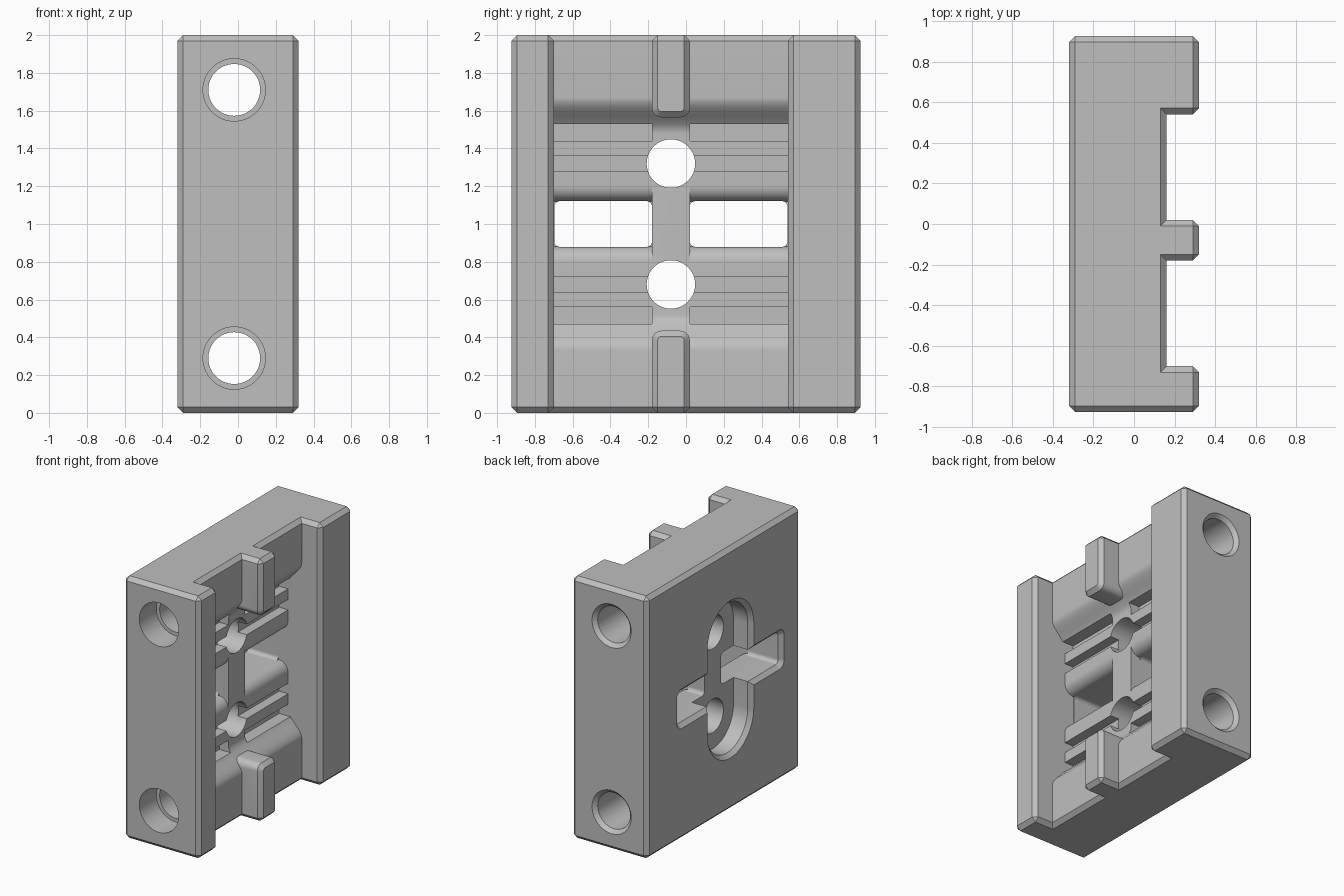
import bpy, bmesh, math
from mathutils import Vector

if "Cube" in bpy.data.objects:
    bpy.data.objects.remove(bpy.data.objects["Cube"])

CH = 0.03                  # chamfer on outer edges
CHANNEL = (-0.70, 0.54)    # channel walls in y
STRIP = (-0.18, 0.02)      # central strip in y
FLOOR = 0.045              # sunken floor level in x
MID_Y = sum(STRIP) / 2


def finish(name, bm):
    bmesh.ops.recalc_face_normals(bm, faces=bm.faces[:])
    mesh = bpy.data.meshes.new(name)
    bm.to_mesh(mesh)
    bm.free()
    ob = bpy.data.objects.new(name, mesh)
    bpy.context.scene.collection.objects.link(ob)
    return ob


def box(name, xs, ys, zs, chamfer=0, round_z=None):
    """Box, optionally with its end at round_z rounded, then chamfered."""
    bm = bmesh.new()
    bmesh.ops.create_cube(bm, size=1)
    for v in bm.verts:
        v.co = Vector([r[0] if c < 0 else r[1] for c, r in zip(v.co, (xs, ys, zs))])
    if round_z is not None:
        ends = [e for e in bm.edges if all(abs(v.co.z - round_z) < 1e-4 for v in e.verts)
                and abs(e.verts[0].co.y - e.verts[1].co.y) < 1e-4]
        bmesh.ops.bevel(bm, geom=ends, offset=0.05, segments=6, profile=0.5, affect='EDGES')
    if chamfer:
        sharp = [e for e in bm.edges if e.calc_face_angle(0) > 0.7]
        bmesh.ops.bevel(bm, geom=sharp, offset=chamfer, segments=1, affect='EDGES')
    return finish(name, bm)


def loft(name, rings):
    """Closed solid through equal-length rings of points."""
    bm = bmesh.new()
    loops = [[bm.verts.new(p) for p in ring] for ring in rings]
    n = len(loops[0])
    for a, b in zip(loops, loops[1:]):
        for i in range(n):
            j = (i + 1) % n
            bm.faces.new((a[i], a[j], b[j], b[i]))
    bm.faces.new(loops[0])
    bm.faces.new(loops[-1])
    return finish(name, bm)


def rounded(cu, cv, hu, hv, r, seg=16):
    """Rounded rectangle outline; becomes a slot or circle for large r."""
    pts = []
    for k, (su, sv) in enumerate(((1, 1), (-1, 1), (-1, -1), (1, -1))):
        for i in range(seg + 1):
            a = math.pi / 2 * (k + i / seg)
            pts.append((cu + su * (hu - r + 1e-4) + r * math.cos(a),
                        cv + sv * (hv - r + 1e-4) + r * math.sin(a)))
    return pts


def x_cutter(name, cy, cz, hy, hz, r, steps):
    return loft(name, [[(x, y, z) for y, z in rounded(cy, cz, hy + o, hz + o, r + o)]
                       for x, o in steps])


def y_prism(name, profile, ys):
    return loft(name, [[(x, y, z) for x, z in profile] for y in ys])


def combine(base, tool, operation):
    mod = base.modifiers.new("combine", 'BOOLEAN')
    mod.object, mod.operation, mod.solver = tool, operation, 'EXACT'
    bpy.context.view_layer.objects.active = base
    bpy.ops.object.modifier_apply(modifier=mod.name)
    bpy.data.objects.remove(tool)


def cut(tool):
    combine(block, tool, 'DIFFERENCE')


def add(tool):
    combine(block, tool, 'UNION')


# Core plate
block = box("clamp_block", (-0.32, 0.16), (-0.925, 0.925), (0, 2), CH)

# Sunken trough across the channel with soft S-shaped ends
curve = []
for i in range(17):
    t = i / 16
    curve.append((FLOOR + (0.16 - FLOOR) * (1 - math.cos(math.pi * t)) / 2, 0.48 + 0.19 * t))
upper = [(x, 1 + z) for x, z in curve]
lower = [(x, 1 - z) for x, z in reversed(curve)]
over = (CHANNEL[0] - 0.02, CHANNEL[1] + 0.02)
cut(y_prism("trough_cutter", lower + upper + [(0.3, upper[-1][1]), (0.3, lower[0][1])], over))

# Grip grooves and flared window mouths on both sides of the strip
sides = ((over[0], STRIP[0]), (STRIP[1], over[1]))
arc = [(-0.035 + 0.08 * math.sin(a), 0.2 - 0.08 * math.cos(a))
       for a in (math.pi / 2 * i / 10 for i in range(11))]
mouth = [(x, 1 + z) for x, z in arc] + [(0.12, 1.2), (0.12, 0.8)]
mouth += [(x, 1 - z) for x, z in reversed(arc)]
for ys in sides:
    cut(y_prism("mouth_cutter", mouth, ys))
    for s in (1, -1):
        for a, b in ((0.28, 0.36), (0.44, 0.53)):
            cut(box("groove_cutter", (-0.03, 0.3), ys, sorted((1 + s * a, 1 + s * b))))

# Channel flanges and the split central guide rib
add(box("front_flange", (-0.1, 0.32), (-0.925, CHANNEL[0]), (0, 2), CH))
add(box("rear_flange", (-0.1, 0.32), (CHANNEL[1], 0.925), (0, 2), CH))
add(box("upper_rib", (0, 0.32), STRIP, (1.565, 2), CH, round_z=1.565))
add(box("lower_rib", (0, 0.32), STRIP, (0, 0.435), CH, round_z=0.435))

# Slot and windows entering from the flat side, with chamfered rims
rim = [(-0.34, 0.05), (-0.29, 0)]
cut(x_cutter("slot_cutter", MID_Y, 1, 0.25, 0.57, 0.25, rim + [(-0.17, 0)]))
for a, b in ((CHANNEL[0] + 0.003, STRIP[0]), (STRIP[1], CHANNEL[1] - 0.003)):
    cut(x_cutter("window_cutter", (a + b) / 2, 1, (b - a) / 2, 0.121, 0.03, rim + [(0, 0)]))

# Screw holes through the strip
for z in (0.68, 1.32):
    cut(x_cutter("screw_hole_cutter", MID_Y, z, 0.128, 0.128, 0.128, [(-0.4, 0), (0.14, 0)]))

# Long cross bolt holes: counterbored in front, countersunk behind
for z in (0.29, 1.71):
    steps = [(-1, 0.165), (-0.72, 0.165), (-0.72, 0.137), (0.897, 0.137), (0.945, 0.185)]
    cut(loft("bolt_hole_cutter", [[(x, y, w) for x, w in rounded(-0.02, z, r, r, r)]
                                  for y, r in steps]))

# Colour and shading
grey = bpy.data.materials.new("plain_grey")
grey.use_nodes = True
grey.diffuse_color = (0.52, 0.52, 0.52, 1)
grey.node_tree.nodes["Principled BSDF"].inputs["Base Color"].default_value = grey.diffuse_color
block.data.materials.clear()
block.data.materials.append(grey)
for p in block.data.polygons:
    p.material_index = 0
bpy.ops.object.select_all(action='DESELECT')
block.select_set(True)
bpy.context.view_layer.objects.active = block
bpy.ops.object.shade_smooth_by_angle(angle=math.radians(30))
